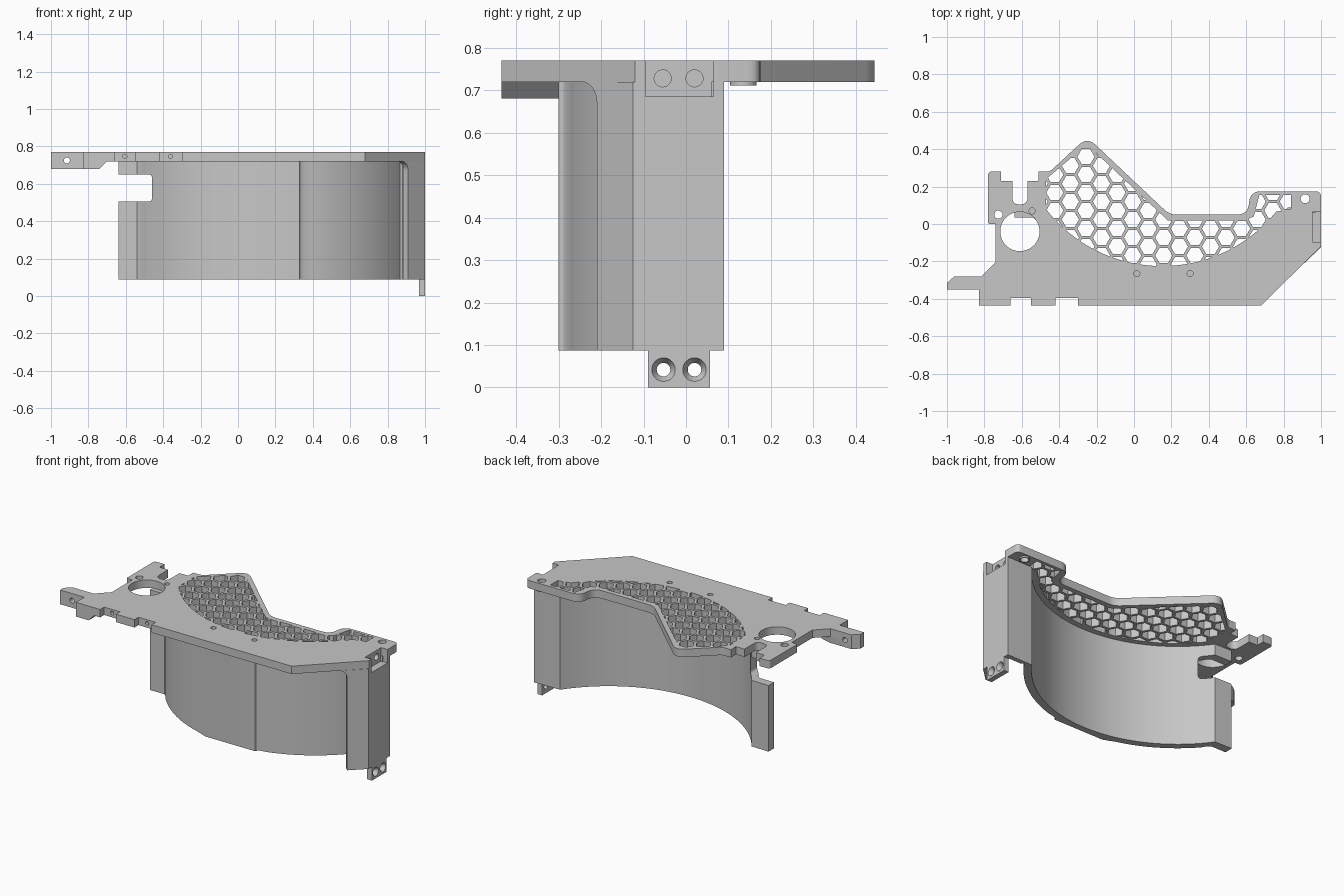
import bpy, bmesh, math
from mathutils import Matrix, Vector

cube = bpy.data.objects.get("Cube")
if cube:
    bpy.data.objects.remove(cube)

grey = bpy.data.materials.new("plain grey")
grey.use_nodes = True
GREY = (0.57, 0.57, 0.57, 1)
grey.diffuse_color = GREY
grey.node_tree.nodes["Principled BSDF"].inputs["Base Color"].default_value = GREY

TOP, UNDER, FOOT = 0.77, 0.72, 0.087
ALONG_Z = Matrix.Identity(4)
ALONG_X = Matrix(((0, 0, 1, 0), (1, 0, 0, 0), (0, 1, 0, 0), (0, 0, 0, 1)))  # profile is (y, z)
ALONG_Y = Matrix(((0, 1, 0, 0), (0, 0, 1, 0), (1, 0, 0, 0), (0, 0, 0, 1)))  # profile is (z, x)
parts = []


def rounded(points):
    """Soften every corner that carries a third value, its rounding length."""
    out = []
    for i, p in enumerate(points):
        corner = Vector(p[:2])
        if len(p) == 2:
            out.append(corner)
            continue
        a = corner + (Vector(points[i - 1][:2]) - corner).normalized() * p[2]
        b = corner + (Vector(points[(i + 1) % len(points)][:2]) - corner).normalized() * p[2]
        for k in range(7):
            t = k / 6
            out.append(a * (1 - t) ** 2 + corner * 2 * t * (1 - t) + b * t * t)
    return out


def circle(x, y, r, sides=32):
    return [(x + r * math.cos(math.tau * i / sides), y + r * math.sin(math.tau * i / sides))
            for i in range(sides)]


def rect(x0, x1, y0, y1, r=None):
    pts = [(x0, y0), (x1, y0), (x1, y1), (x0, y1)]
    return [p + (r,) for p in pts] if r else pts


def prism(name, profiles, lo, hi, axis=ALONG_Z, flare=1, keep=True):
    """Extrude one or more closed profiles into a solid with outward faces."""
    bm = bmesh.new()
    for profile in profiles:
        pts = rounded(profile)
        if sum(pts[i - 1].cross(pts[i]) for i in range(len(pts))) < 0:
            pts.reverse()
        mid = sum(pts, Vector((0, 0))) / len(pts)
        base = [bm.verts.new((*p, lo)) for p in pts]
        cap = [bm.verts.new((*(mid + (p - mid) * flare), hi)) for p in pts]
        bm.faces.new(base[::-1])
        bm.faces.new(cap)
        for i in range(len(pts)):
            bm.faces.new((base[i - 1], base[i], cap[i], cap[i - 1]))
    bm.transform(axis)
    mesh = bpy.data.meshes.new(name)
    bm.to_mesh(mesh)
    bm.free()
    mesh.materials.append(grey)
    ob = bpy.data.objects.new(name, mesh)
    bpy.context.collection.objects.link(ob)
    if keep:
        parts.append(ob)
    return ob


def boolean(ob, cutter, operation="DIFFERENCE"):
    mod = ob.modifiers.new("cut", "BOOLEAN")
    mod.operation, mod.solver, mod.object = operation, "EXACT", cutter
    bpy.context.view_layer.update()
    baked = bpy.data.meshes.new_from_object(ob.evaluated_get(bpy.context.evaluated_depsgraph_get()))
    ob.modifiers.clear()
    if len(baked.polygons):
        ob.data = baked


def cut(obs, profiles, lo, hi, axis=ALONG_Z, flare=1):
    for profile in profiles:
        cutter = prism("cutter", [profile], lo, hi, axis, flare, keep=False)
        for ob in obs:
            boolean(ob, cutter)
        bpy.data.objects.remove(cutter)


# Top plate
plate = prism("top_plate", [[
    (-1, -.35), (-.83, -.35), (-.83, -.435), (.68, -.435), (1, -.12), (1, .175, .03),
    (.62, .175, .06), (.61, .05, .06), (.19, .05, .04), (-.25, .465, .06), (-.45, .28, .02),
    (-.78, .28, .02), (-.78, 0, .01), (-.74, 0), (-.74, -.205), (-.815, -.28),
    (-.96, -.28), (-1, -.315)]], UNDER, TOP)
cut([plate], [rect(-.66, -.55, -.5, -.395), rect(-.42, -.30, -.5, -.395)], .6, .9)
cut([plate], [rect(-.71, -.51, .23, .4)], .6, .9)
cut([plate], [[(-.65, .105, .035), (-.57, .105, .035), (-.57, .3), (-.65, .3)]], .6, .9)
cut([plate], [circle(-.61, -.04, .105, 64), circle(-.725, .05, .022), circle(.915, .135, .024)], .6, .9)
cut([plate], [circle(x, y, .016) for x, y in ((-.545, .07), (.015, -.265), (.3, -.265))], .735, .9)
cut([plate], [circle(.747, x, .011) for x in (-.605, -.36)], -.5, -.36, ALONG_Y)

# Honeycomb vent, trimmed by the curve of the wall below
CX, CY = .15, .56


def arc(radius, x0, x1, steps):
    xs = [x0 + (x1 - x0) * i / steps for i in range(steps + 1)]
    return [(x, CY - math.sqrt(radius ** 2 - (x - CX) ** 2)) for x in xs]


PITCH = .0555
cells = []
for col in range(-3, 15):
    for row in range(-7, 5):
        x = -.257 + col * PITCH * 1.5
        y = .36 + (row - (col % 2) / 2) * PITCH * math.sqrt(3)
        cells.append(circle(x, y, .046, 6))
vent = prism("vent_cutter", cells, .6, .9, keep=False)
region = prism("vent_region", [arc(.785, -.47, .76, 40) + [
    (.84, .08), (.84, .155), (.67, .155), (.64, .04), (.59, .02), (.18, .02),
    (-.23, .405), (-.275, .405), (-.47, .24)]], .65, .85, keep=False)
boolean(vent, region, "INTERSECT")
boolean(plate, vent)
for helper in (vent, region):
    bpy.data.objects.remove(helper)

# Thickened arm under the left end of the plate
arm = prism("arm_block", [[(-1, -.35), (-.83, -.35), (-.83, -.435), (-.74, -.435), (-.74, -.3),
                           (-.81, -.28), (-.96, -.28), (-1, -.315)]], .68, UNDER + .002)
for v in arm.data.vertices:
    if v.co.x > -.75 and v.co.z > .7:
        v.co.x += .04
cut([arm, plate], [circle(.725, -.915, .016)], -.5, 0, ALONG_Y)

# Curved wall: smooth inside, outside with a flat pad in the middle
outer = [p for p in arc(.865, .865, -.5, 64) if not -.08 < p[0] < .38]
split = next(i for i, p in enumerate(outer) if p[0] < 0)
outer[split:split] = [(.35, -.278), (.335, -.288), (.33, -.3), (-.02, -.3)]
wall = prism("curved_wall", [[(-.64, .09)] + arc(.82, -.52, .82, 72) + [(.97, .09), (.97, .06), (.88, .06)]
                             + outer + [(-.515, .015), (-.54, .035), (-.64, .035)]], FOOT, UNDER + .001)
cut([wall], [rect(.505, .65, -.9, -.46, .02)], -.2, .2, ALONG_Y)

# Side flange with its mounting block and fillet gusset
flange = prism("side_flange", [[(.91, -.21), (1, -.125), (1, .09), (.965, .09),
                                (.965, -.11), (.885, -.185)]], FOOT, UNDER)
block = prism("mount_block", [rect(.91, .999, -.115, .088)], .65, UNDER)
cut([plate, flange, block], [rect(-.095, .065, .685, .8)], .955, 1.1, ALONG_X)
cut([block, plate], [circle(y, .728, .02) for y in (-.055, .02)], .93, 1.1, ALONG_X)
k = math.sqrt(.5)
diagonal = Matrix(((k, 0, k, .91), (k, 0, -k, -.21), (0, 1, 0, 0), (0, 0, 0, 1)))
prism("flange_gusset", [[(.01, .67), (.01, UNDER), (-.05, UNDER)]
                        + [(-.05 + .05 * math.sin(a), .67 + .05 * math.cos(a))
                           for a in (math.pi * i / 20 for i in range(1, 11))]], -.035, 0, diagonal)

# Screw tab at the foot of the flange
tab = prism("screw_tab", [rect(-.09, .057, 0, FOOT + .002)], .967, 1, ALONG_X)
screws = [circle(y, .042, .016) for y in (-.053, .02)]
cut([tab], screws, .9, 1.1, ALONG_X)
cut([tab], screws, .978, 1.002, ALONG_X, flare=1.8)

# Boss under the corner hole
boss = prism("corner_boss", [circle(.915, .135, .031)], .711, UNDER + .002)
cut([boss], [circle(.915, .135, .024)], .6, .8)

# Smooth the curves and keep the edges crisp
bpy.ops.object.select_all(action="DESELECT")
for ob in parts:
    ob.select_set(True)
bpy.context.view_layer.objects.active = plate
bpy.ops.object.shade_smooth_by_angle(angle=math.radians(25))
